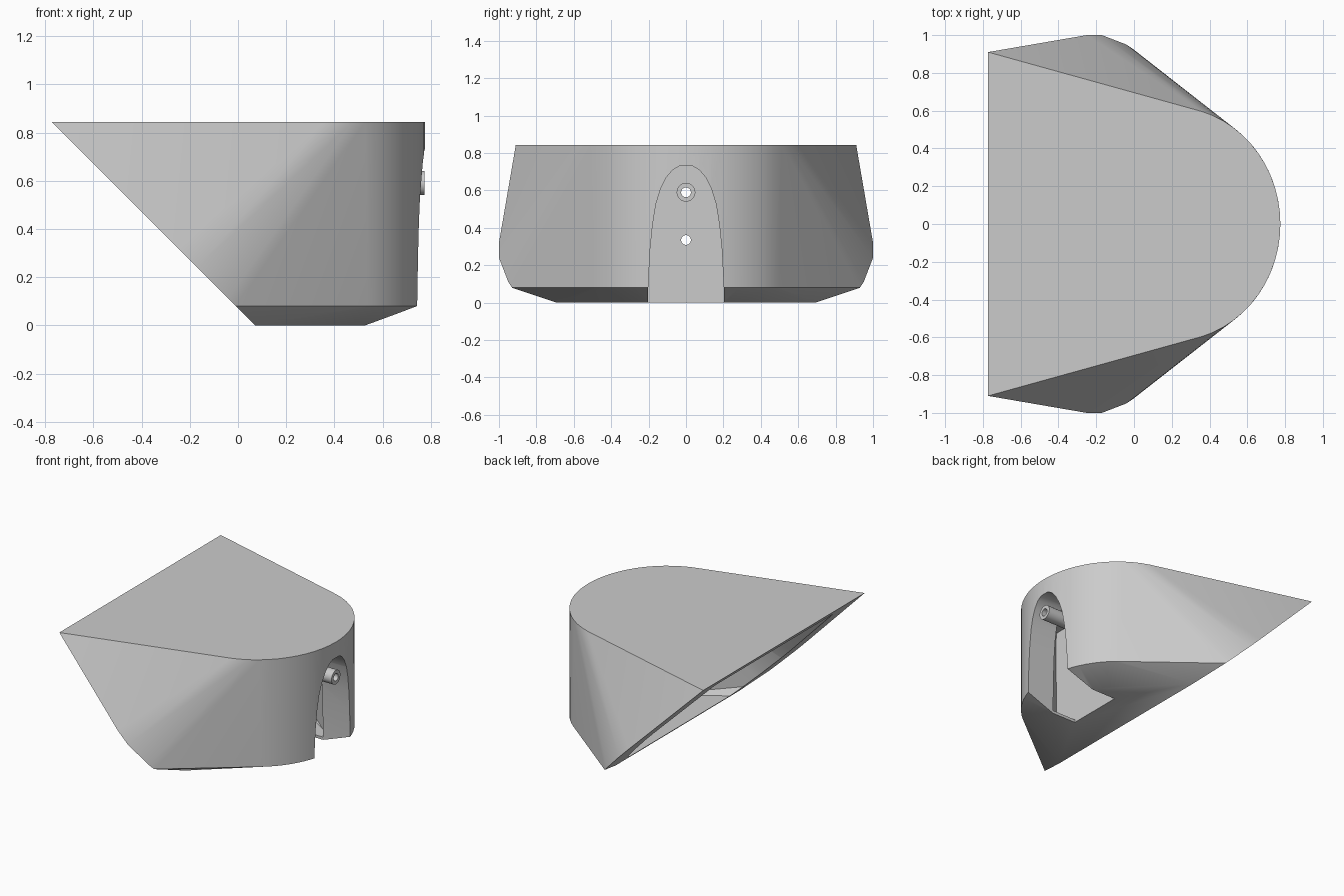
import bpy, bmesh, math
from mathutils import Matrix

cube = bpy.data.objects.get("Cube")
if cube:
    bpy.data.objects.remove(cube, do_unlink=True)

grey = bpy.data.materials.new("light grey")
grey.use_nodes = True
grey.diffuse_color = (0.6, 0.6, 0.6, 1)
grey.node_tree.nodes["Principled BSDF"].inputs["Base Color"].default_value = (0.6, 0.6, 0.6, 1)

HEIGHT = 0.843
FLOOR = 0.02     # thickness of the floor and the mounting plate
CEILING = 0.765  # underside of the roof
WALL = 0.2       # thickness of the side wall
BACK = 0.34      # front plane of the mounting plate


def make(name, bm):
    bmesh.ops.recalc_face_normals(bm, faces=bm.faces)
    mesh = bpy.data.meshes.new(name)
    bm.to_mesh(mesh)
    bm.free()
    mesh.materials.append(grey)
    ob = bpy.data.objects.new(name, mesh)
    bpy.context.collection.objects.link(ob)
    return ob


def activate(ob):
    bpy.ops.object.select_all(action='DESELECT')
    ob.select_set(True)
    bpy.context.view_layer.objects.active = ob


def boolean(ob, other, operation):
    mod = ob.modifiers.new("cut", 'BOOLEAN')
    mod.object, mod.operation, mod.solver = other, operation, 'EXACT'
    activate(ob)
    bpy.ops.object.modifier_apply(modifier=mod.name)


def smooth(ob):
    activate(ob)
    bpy.ops.object.shade_smooth_by_angle(angle=math.radians(30))


def arc(inset, end, z, n=12):
    """Half outline of the rounded back, from the middle to the given angle."""
    angles = [math.radians(end) * i / n for i in range(n + 1)]
    return [(0.2 + (0.575 - inset) * math.cos(t), (0.62 - inset) * math.sin(t), z) for t in angles]


def mirrored_hull(name, half):
    bm = bmesh.new()
    for x, y, z in half:
        for side in (1, -1):
            bm.verts.new((x, y * side, z))
    bmesh.ops.remove_doubles(bm, verts=bm.verts, dist=0.0005)
    bmesh.ops.convex_hull(bm, input=bm.verts)
    loose = [v for v in bm.verts if not v.link_faces]
    bmesh.ops.delete(bm, geom=loose, context='VERTS')
    bmesh.ops.dissolve_limit(bm, angle_limit=0.01, verts=bm.verts, edges=bm.edges)
    return make(name, bm)


def arch(name, x0, x1):
    # Tapered arch outline extruded along x
    side = [(0.207, -0.1), (0.202, 0.08), (0.192, 0.28), (0.178, 0.42), (0.16, 0.53), (0.135, 0.61),
            (0.105, 0.67), (0.07, 0.71), (0.035, 0.73)]
    outline = side + [(-y, z) for y, z in reversed(side)]
    bm = bmesh.new()
    face = bm.faces.new([bm.verts.new((x0, y, z)) for y, z in outline])
    out = bmesh.ops.extrude_face_region(bm, geom=[face])
    moved = [v for v in out["geom"] if isinstance(v, bmesh.types.BMVert)]
    bmesh.ops.translate(bm, verts=moved, vec=(x1 - x0, 0, 0))
    return make(name, bm)


def rod(name, x0, x1, z, radius):
    bm = bmesh.new()
    place = Matrix.Translation(((x0 + x1) / 2, 0, z)) @ Matrix.Rotation(math.pi / 2, 4, 'Y')
    bmesh.ops.create_cone(bm, cap_ends=True, segments=32, radius1=radius, radius2=radius,
                          depth=x1 - x0, matrix=place)
    return make(name, bm)


# Housing: rounded back, chamfered base, slanted front
rim = [(-0.25, 1.0, 0.32), (-0.17, 1.0, 0.24), (-0.04, 0.95, 0.11), (-0.01, 0.93, 0.08)]
tip, heel = (-0.773, 0.91, HEIGHT), (0.07, 0.69, 0)
outer = arc(0, 73.8, HEIGHT) + arc(0, 54, 0.08) + arc(WALL, 45, 0) + rim + [tip, heel]
housing = mirrored_hull("housing", outer)

# Cavity, run out past the slanted opening
inner = arc(WALL, 73.8, CEILING) + arc(WALL, 45, FLOOR)
inner += [(x - 0.1, y - WALL, z) for x, y, z in rim]
inner += [(tip[0] - 0.1, tip[1] - WALL, CEILING), (heel[0] - 0.1, 0.62, FLOOR)]
cavity = mirrored_hull("cavity_helper", inner)
doorway = arch("doorway_helper", BACK, 1.0)
boolean(housing, cavity, 'DIFFERENCE')
boolean(housing, doorway, 'DIFFERENCE')
smooth(housing)

# Mounting plate across the cavity, with the tube and two holes
bm = bmesh.new()
bmesh.ops.create_cube(bm, size=1, matrix=Matrix.Translation((BACK - 0.002 - FLOOR / 2, 0, 0.5))
                      @ Matrix.Diagonal((FLOOR, 1.6, 1.4, 1)))
plate = make("mounting_plate", bm)
boolean(plate, cavity, 'INTERSECT')
tube = rod("mounting_tube", BACK - FLOOR / 2, 0.773, 0.59, 0.05)
helpers = [cavity, doorway]
for z in (0.59, 0.335):
    bore = rod("bore_helper", 0.2, 1.0, z, 0.026)
    boolean(plate, bore, 'DIFFERENCE')
    if z > 0.5:
        boolean(tube, bore, 'DIFFERENCE')
    helpers.append(bore)
smooth(tube)

for ob in helpers:
    bpy.data.objects.remove(ob, do_unlink=True)
